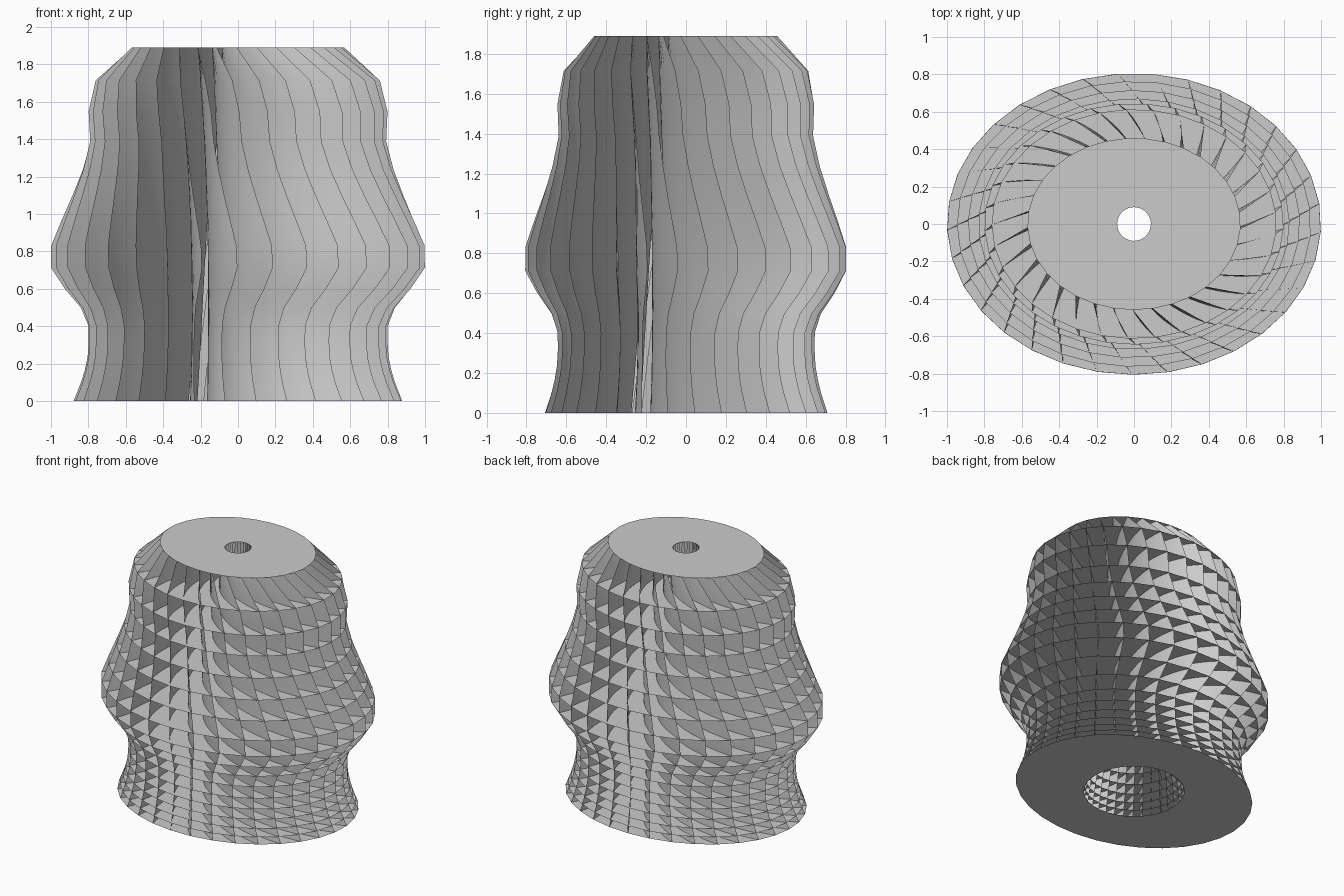
import bpy, bmesh, math

if "Cube" in bpy.data.objects:
    bpy.data.objects.remove(bpy.data.objects["Cube"])

SIDES = 33          # vanes around the shade
LAYERS = 17         # cells stacked from bottom to top
STEPS = 10          # segments along each curved vane
HEIGHT = 1.89
DEPTH = 0.806       # y / x ratio of the elliptical outline
TWIST = math.radians(-4)    # gentle bowed twist over the height

# (height, radius) of the outer and inner outlines
OUTER = [(0, .88), (.1, .84), (.2, .81), (.28, .80), (.4, .80), (.5, .84),
         (.6, .925), (.7, 1), (.83, 1), (.95, .95), (1.0, .93), (1.1, .885),
         (1.2, .845), (1.3, .81), (1.4, .79), (1.55, .80), (1.72, .76), (1.89, .57)]
INNER = [(0, .345), (1.89, .09)]


def sample(profile, z):
    for (z0, r0), (z1, r1) in zip(profile, profile[1:]):
        if z <= z1:
            return r0 + (r1 - r0) * (z - z0) / (z1 - z0)
    return profile[-1][1]


def level(k):
    # layers grow taller towards the top
    b = 0.004
    return min(HEIGHT, (HEIGHT / LAYERS - b * LAYERS) * k + b * k * k)


def sweep(r):
    # spiral angle of a vane, bending more strongly towards the hole
    c = 0.316
    return 0.3 * (r - 1) + 0.2 / c * (math.atan(r / c) - math.atan(1 / c))


def vane_lines(bm, k):
    """For one level, the swept line of every vane from hole to rim."""
    z = level(k)
    ro, ri = sample(OUTER, z), sample(INNER, z)
    lines = []
    for j in range(SIDES):
        line = []
        for s in range(STEPS + 1):
            t = s / STEPS
            r = ri + (ro - ri) * t
            a = (2 * math.pi * j / SIDES - math.pi / 2
                 + sweep(r) + TWIST * (z - 0.5) ** 2)
            squash = 1 + (DEPTH - 1) * t
            line.append(bm.verts.new((r * math.cos(a), r * squash * math.sin(a), z)))
        lines.append(line)
    return lines


def finish(bm, name, material, smooth=False):
    mesh = bpy.data.meshes.new(name)
    for face in bm.faces:
        face.smooth = smooth
    bm.to_mesh(mesh)
    bm.free()
    mesh.materials.append(material)
    obj = bpy.data.objects.new(name, mesh)
    bpy.context.collection.objects.link(obj)
    return obj


grey = bpy.data.materials.new("light_grey")
grey.diffuse_color = (0.6, 0.6, 0.6, 1)
grey.use_nodes = True
grey.node_tree.nodes["Principled BSDF"].inputs["Base Color"].default_value = grey.diffuse_color

# Flat elliptical plates with a round hole, one per level
for k in range(LAYERS + 1):
    bm = bmesh.new()
    lines = vane_lines(bm, k)
    for j in range(SIDES):
        a, b = lines[j], lines[(j + 1) % SIDES]
        for s in range(STEPS):
            face = bm.faces.new((a[s], a[s + 1], b[s + 1], b[s]))
            if k == 0:
                face.normal_flip()
    name = "bottom_plate" if k == 0 else "top_plate" if k == LAYERS else f"plate_{k}"
    finish(bm, name, grey)

# Upright curved vanes between the plates
bm = bmesh.new()
stack = [vane_lines(bm, k) for k in range(LAYERS + 1)]
for low, high in zip(stack, stack[1:]):
    for a, b in zip(low, high):
        for s in range(STEPS):
            bm.faces.new((a[s], a[s + 1], b[s + 1], b[s]))
finish(bm, "vanes", grey, smooth=True)
